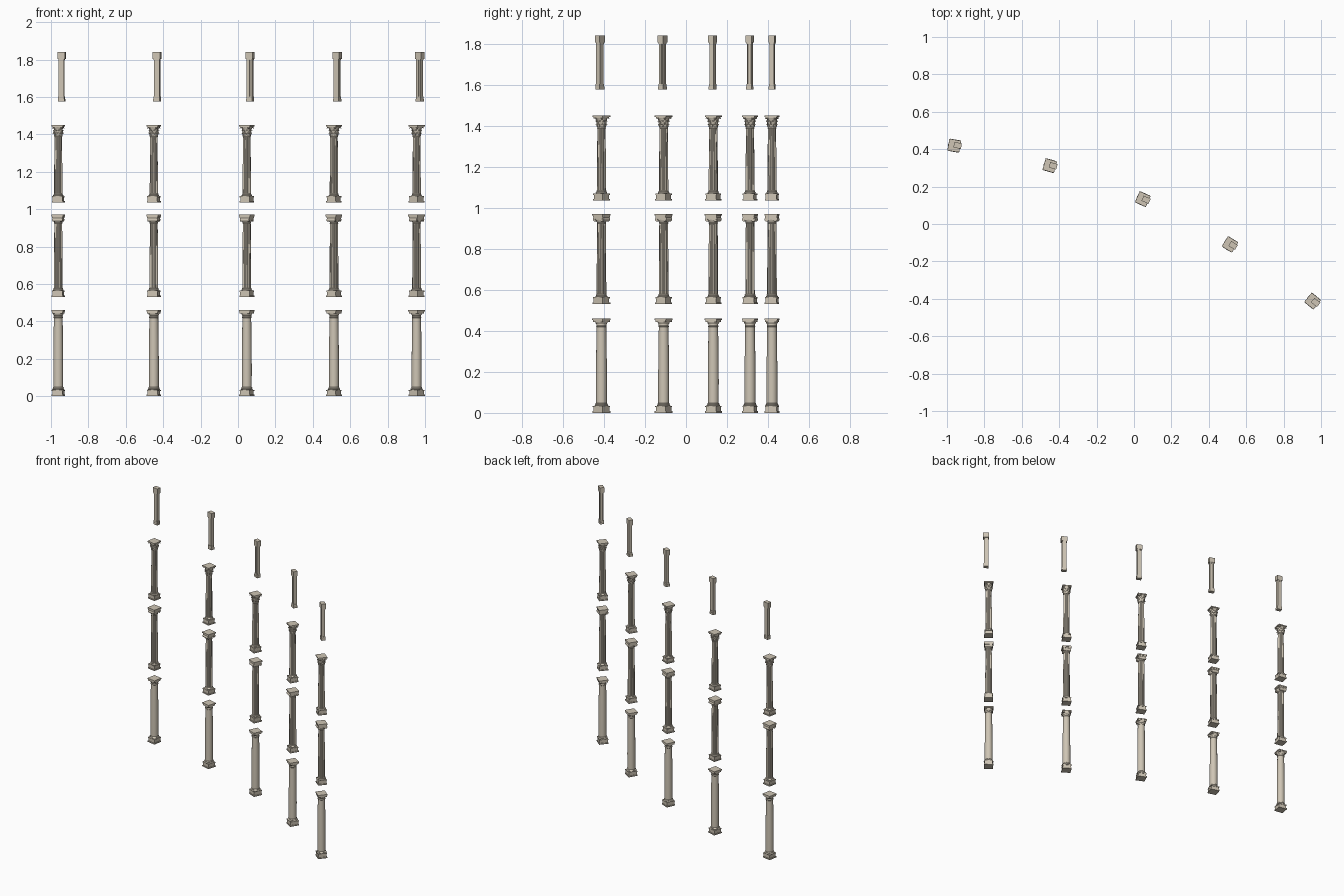
import bpy, bmesh
from math import pi, sin, cos, radians
from mathutils import Matrix, Vector

if "Cube" in bpy.data.objects:
    bpy.data.objects.remove(bpy.data.objects["Cube"])

stone = bpy.data.materials.new("stone")
stone.diffuse_color = (0.62, 0.56, 0.46, 1)
stone.use_nodes = True
stone.node_tree.nodes["Principled BSDF"].inputs["Base Color"].default_value = stone.diffuse_color

# Column places: x, y, turn about z (degrees)
PLACES = [(-0.961, 0.419, -10), (-0.450, 0.312, -16), (0.047, 0.133, -24),
          (0.513, -0.109, -31.5), (0.955, -0.412, -39)]


def box(bm, sx, sy, z0, z1, x=0, y=0, top=1.0):
    """Box between two heights, optionally flared at the top."""
    geo = bmesh.ops.create_cube(bm, size=1)
    for v in geo["verts"]:
        f = top if v.co.z > 0 else 1
        v.co = Vector((x + v.co.x * sx * f, y + v.co.y * sy * f,
                       z1 if v.co.z > 0 else z0))


def lathe(bm, profile, n=20, flutes=0):
    """Closed turned solid; flutes pull every other point inward."""
    count = flutes * 4 if flutes else n
    rings = []
    for r, z in profile:
        ring = []
        for i in range(count):
            a = 2 * pi * i / count
            k = (1, 0.95, 0.89, 0.95)[i % 4] if flutes else 1
            ring.append(bm.verts.new((r * k * cos(a), r * k * sin(a), z)))
        rings.append(ring)
    for lo, hi in zip(rings, rings[1:]):
        for i in range(count):
            j = (i + 1) % count
            bm.faces.new((lo[i], lo[j], hi[j], hi[i]))
    bm.faces.new(rings[0][::-1])
    bm.faces.new(rings[-1])


def pedestal(bm, z, r, w):
    """Square plinth with a foot, a rim and round base mouldings."""
    box(bm, w, w, z, z + 0.008)
    box(bm, w * 0.88, w * 0.88, z + 0.008, z + 0.028)
    box(bm, w * 0.96, w * 0.96, z + 0.028, z + 0.034)
    lathe(bm, [(r * 1.2, z + 0.034), (r * 1.27, z + 0.037), (r * 1.2, z + 0.040),
               (r * 1.07, z + 0.042), (r * 1.12, z + 0.045), (r, z + 0.049)])


def place(name, bm):
    """Copy one column to every place along the curve."""
    bmesh.ops.recalc_face_normals(bm, faces=bm.faces)
    me = bpy.data.meshes.new(name)
    bm.to_mesh(me)
    bm.free()
    me.materials.append(stone)
    for p in me.polygons:
        p.use_smooth = True
    me.set_sharp_from_angle(angle=radians(30))
    for i, (x, y, a) in enumerate(PLACES):
        ob = bpy.data.objects.new(f"{name}_{i + 1}", me)
        ob.location = (x, y, 0)
        ob.rotation_euler.z = radians(a)
        bpy.context.collection.objects.link(ob)


# Ground tier: plain round column with a square cap
bm = bmesh.new()
pedestal(bm, 0, 0.0265, 0.063)
lathe(bm, [(0.0265, 0.045), (0.0268, 0.16), (0.0255, 0.30), (0.0235, 0.425)])
lathe(bm, [(0.0235, 0.418), (0.0255, 0.420), (0.0255, 0.424), (0.024, 0.425),
           (0.024, 0.432), (0.028, 0.437), (0.030, 0.443)])
box(bm, 0.058, 0.058, 0.442, 0.452)
box(bm, 0.064, 0.064, 0.452, 0.460)
place("ground_column", bm)

# Second tier: fluted column with scrolled cap
bm = bmesh.new()
pedestal(bm, 0.53, 0.0235, 0.061)
lathe(bm, [(0.0238, 0.575), (0.0235, 0.70), (0.0212, 0.93)], flutes=12)
lathe(bm, [(0.0215, 0.922), (0.0235, 0.925), (0.0215, 0.929),
           (0.025, 0.934), (0.027, 0.942)])
box(bm, 0.052, 0.056, 0.941, 0.954)
for s in (-1, 1):
    for r, d in ((0.0105, 0.052), (0.0055, 0.056)):
        bmesh.ops.create_cone(
            bm, cap_ends=True, segments=14, radius1=r, radius2=r, depth=d,
            matrix=Matrix.Translation((0, s * 0.0225, 0.943))
            @ Matrix.Rotation(pi / 2, 4, 'Y'))
box(bm, 0.058, 0.058, 0.953, 0.961)
box(bm, 0.064, 0.064, 0.961, 0.970)
place("second_column", bm)

# Third tier: fluted column with leafy bell cap
bm = bmesh.new()
pedestal(bm, 1.035, 0.0225, 0.060)
lathe(bm, [(0.0228, 1.08), (0.0222, 1.20), (0.0200, 1.392)], flutes=12)
lathe(bm, [(0.0205, 1.386), (0.0225, 1.389), (0.0205, 1.392), (0.0205, 1.41),
           (0.0225, 1.425), (0.028, 1.438)])


def leaf(angle, r, z, h, w, out):
    """Curled leaf: a narrow strip that rises and bends outward."""
    rot = Matrix.Rotation(angle, 3, 'Z')
    path = [(r, 0, 1), (r + 0.002, 0.65, 1), (r + out * 0.6, 1, 0.8),
            (r + out, 0.8, 0.4)]
    rows = []
    for pr, pz, pw in path:
        rows.append([bm.verts.new(rot @ Vector((pr + dx, s * w * pw / 2, z + h * pz)))
                     for dx, s in ((0, -1), (0, 1), (-0.003, 1), (-0.003, -1))])
    for a, b in zip(rows, rows[1:]):
        for i in range(4):
            j = (i + 1) % 4
            bm.faces.new((a[i], a[j], b[j], b[i]))
    bm.faces.new(rows[0])
    bm.faces.new(rows[-1])


for i in range(8):
    leaf(i * pi / 4, 0.0215, 1.392, 0.017, 0.014, 0.008)
    leaf((i + 0.5) * pi / 4, 0.0220, 1.402, 0.022, 0.013, 0.009)
for i in range(4):
    leaf((i + 0.5) * pi / 2, 0.0240, 1.414, 0.023, 0.009, 0.016)
box(bm, 0.054, 0.054, 1.436, 1.442)
box(bm, 0.063, 0.063, 1.442, 1.450)
place("third_column", bm)

# Top tier: slim ribbed pilaster, set to one side
bm = bmesh.new()
X, Y = 0.0175, 0.004
box(bm, 0.036, 0.028, 1.575, 1.590, X, Y)
box(bm, 0.033, 0.025, 1.590, 1.602, X, Y)
box(bm, 0.027, 0.019, 1.600, 1.805, X, Y)
for s in (-1, 0, 1):
    box(bm, 0.006, 0.0225, 1.600, 1.800, X + s * 0.0115, Y)
    box(bm, 0.0300, 0.0045, 1.600, 1.800, X, Y + s * 0.0085)
box(bm, 0.032, 0.025, 1.797, 1.804, X, Y)
box(bm, 0.041, 0.030, 1.804, 1.840, X, Y)
place("top_pilaster", bm)
